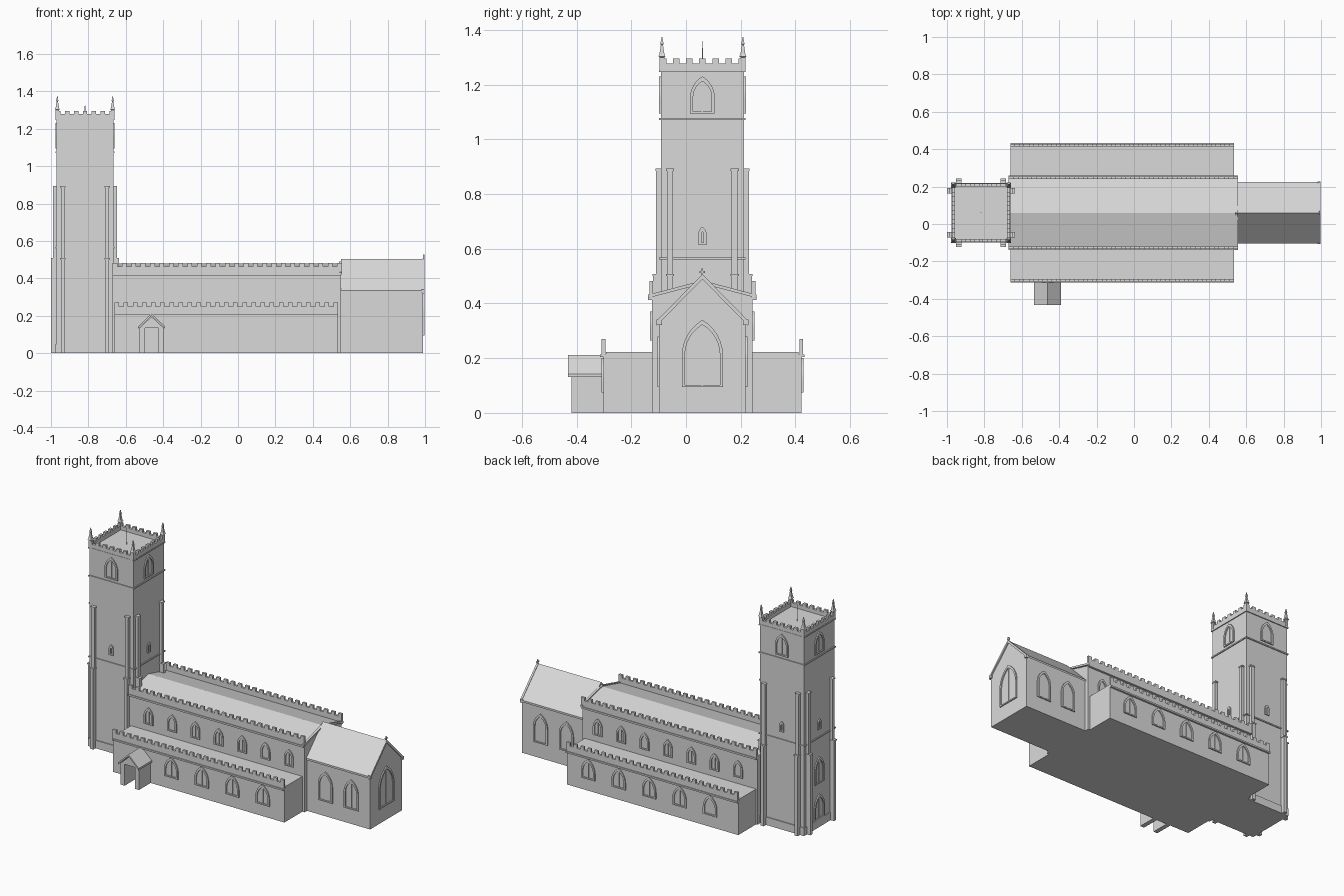
import bpy
import bmesh
from math import cos, sin, pi, sqrt

cube = bpy.data.objects.get("Cube")
if cube:
    bpy.data.objects.remove(cube, do_unlink=True)

STONE = (0.7, 0.7, 0.7, 1)
stone = bpy.data.materials.new("pale stone")
stone.use_nodes = True
stone.diffuse_color = STONE
stone.node_tree.nodes["Principled BSDF"].inputs["Base Color"].default_value = STONE

MID = 0.06            # y of the church's centre line
TX = -0.818           # x of the tower's centre


def prism(pts, axis, lo, hi):
    """Outline extruded along an axis; outlines are (y,z), (x,z) or (x,y)."""
    place = {"x": lambda p, t: (t, p[0], p[1]),
             "y": lambda p, t: (p[0], t, p[1]),
             "z": lambda p, t: (p[0], p[1], t)}[axis]
    return [[place(p, t) for p in pts] for t in (lo, hi)]


def box(x0, x1, y0, y1, z0, z1):
    return prism([(x0, y0), (x1, y0), (x1, y1), (x0, y1)], "z", z0, z1)


def spire(x, y, rings):
    """Square stack of (half width, z) rings."""
    return [[(x + a * r, y + b * r, z) for a, b in ((-1, -1), (1, -1), (1, 1), (-1, 1))]
            for r, z in rings]


def build(name, solids):
    """Turn loops of points into one object of closed solids."""
    bm = bmesh.new()
    for loops in solids:
        rows = [[bm.verts.new(p) for p in loop] for loop in loops]
        bm.faces.new(rows[0])
        bm.faces.new(rows[-1])
        n = len(rows[0])
        for a, b in zip(rows, rows[1:]):
            for i in range(n):
                j = (i + 1) % n
                bm.faces.new((a[i], a[j], b[j], b[i]))
    bmesh.ops.recalc_face_normals(bm, faces=bm.faces)
    mesh = bpy.data.meshes.new(name)
    bm.to_mesh(mesh)
    bm.free()
    mesh.materials.append(stone)
    ob = bpy.data.objects.new(name, mesh)
    bpy.context.scene.collection.objects.link(ob)
    return ob


def battlement(axis, a, b, lo, hi, z0, z1, z2, count):
    """Parapet from a to b whose top edge steps between z1 and z2."""
    step = (b - a) / (2 * count - 1)
    top = []
    for i in range(count):
        s = a + 2 * i * step
        top += [(s, z1), (s, z2), (s + step, z2), (s + step, z1)]
    return prism([(a, z0)] + top[1:-1] + [(b, z0)], axis, lo, hi)


def arch(c, z, w, h):
    """Pointed arch outline from left foot over the apex to right foot."""
    spring = z + h - sqrt(3) * w
    arc = [(w - 2 * w * cos(t * pi / 18), spring + 2 * w * sin(t * pi / 18)) for t in range(7)]
    half = [(-w, z)] + arc
    return [(c + u, v) for u, v in half] + [(c - u, v) for u, v in half[-2::-1]]


def window(axis, wall, out, c, z, w, h, mullion=True):
    """Raised arched surround, sill and mullion on a wall facing out."""
    rim, deep = 0.011, 0.007
    lo, hi = wall - 0.002 * out, wall + deep * out
    ring = arch(c, z, w, h) + arch(c, z, w - rim, h - 1.6 * rim)[::-1]
    parts = [prism(ring, axis, lo, hi)]
    bars = [(c - w, c + w, z - 0.006, z + 0.002)]
    if mullion:
        bars.append((c - 0.003, c + 0.003, z, z + h - 0.02))
    for i, (u0, u1, v0, v1) in enumerate(bars):
        parts.append(prism([(u0, v0), (u1, v0), (u1, v1), (u0, v1)], axis, lo,
                           wall + (0.003 if i else deep) * out))
    return parts


def gable(c, half, eave, ridge, base):
    return [(c - half, base), (c + half, base), (c + half, eave), (c, ridge), (c - half, eave)]


def roof_band(c, half, eave, ridge, thick):
    """Inverted V section of even thickness."""
    return [(c - half, eave), (c, ridge), (c + half, eave),
            (c + half, eave - thick), (c, ridge - thick), (c - half, eave - thick)]


# Tower
T = 0.152
tx0, tx1, ty0, ty1 = TX - T, TX + T, MID - T, MID + T
build("tower_shaft", [box(tx0, tx1, ty0, ty1, 0, 1.25)])


def square(r, z0, z1):
    return box(TX - r, TX + r, MID - r, MID + r, z0, z1)


build("tower_string_courses", [square(T + 0.006, z, z + 0.008) for z in (0.56, 1.07, 1.246)]
      + [square(T + 0.006, 0, 0.05)])

# Tower buttresses, two near each corner, stepped in at half height
stages = []
for s in (-1, 1):
    for out in (-1, 1):
        for reach, z0, z1 in ((0.029, 0, 0.5), (0.018, 0.5, 0.885)):
            for r, a, b in ((0, z0, z1), (0.004, z1, z1 + 0.008)):
                u0, u1 = sorted((s * (0.107 - r), s * (0.129 + r)))
                v0, v1 = sorted((out * (T - 0.01), out * (T + reach + r * 0.5)))
                stages.append(box(TX + u0, TX + u1, MID + v0, MID + v1, a, b))
                stages.append(box(TX + v0, TX + v1, MID + u0, MID + u1, a, b))
build("tower_buttresses", stages)

# Tower parapet, pinnacles and pole
P = T + 0.004
walls = []
for s in (-1, 1):
    lo, hi = sorted((s * P, s * (P - 0.016)))
    walls.append(battlement("y", TX - P, TX + P, MID + lo, MID + hi, 1.25, 1.278, 1.295, 7))
    walls.append(battlement("x", MID - P, MID + P, TX + lo, TX + hi, 1.25, 1.278, 1.295, 7))
build("tower_parapet", walls)
build("tower_pinnacles", [
    spire(TX + a * 0.148, MID + b * 0.148,
          ((0.009, 1.25), (0.009, 1.3), (0.013, 1.303), (0.009, 1.312),
           (0.004, 1.345), (0.006, 1.349), (0.001, 1.375)))
    for a in (-1, 1) for b in (-1, 1)])
build("tower_pole", [spire(TX, MID, ((0.002, 1.25), (0.001, 1.36)))])

# Tower openings
belfry, slits = [], []
for axis, c, other in (("y", TX, MID), ("x", MID, TX)):
    for out in (-1, 1):
        wall = other + out * T
        belfry += window(axis, wall, out, c, 1.1, 0.045, 0.13)
        slits += window(axis, wall, out, c, 0.62, 0.015, 0.06, False)
build("belfry_windows", belfry)
build("tower_slit_windows", slits)
build("west_door", window("x", tx0, -1, MID, 0.055, 0.05, 0.15)
      + window("x", tx0, -1, MID, 0.28, 0.045, 0.16))

# Nave
nx0, nx1, N = -0.67, 0.55, 0.184
build("nave_walls", [prism(gable(MID, N, 0.42, 0.47, 0), "x", nx0, nx1)])
build("nave_roof", [prism(roof_band(MID, N, 0.43, 0.478, 0.02), "x", nx0, nx1 - 0.005)])
build("nave_gable_coping", [prism(roof_band(MID, N + 0.014, 0.432, 0.484, 0.012),
                                  "x", nx1 - 0.008, nx1 + 0.006)])
courses, parapets, clerestory = [], [], []
for s in (-1, 1):
    lo, hi = sorted((MID + s * (N - 0.005), MID + s * (N + 0.014)))
    courses.append(box(nx0, nx1, lo, hi, 0.413, 0.424))
    lo, hi = sorted((MID + s * (N - 0.004), MID + s * (N + 0.01)))
    parapets.append(battlement("y", nx0, nx1 + 0.005, lo, hi, 0.42, 0.463, 0.482, 25))
    for i in range(7):
        clerestory += window("y", MID + s * N, s, -0.535 + 0.163 * i, 0.27, 0.032, 0.1)
build("nave_string_courses", courses)
build("nave_parapets", parapets)
build("clerestory_windows", clerestory)

# Aisles
ax0, ax1, A = -0.66, 0.535, 0.362
for s, side in ((-1, "south"), (1, "north")):
    def span(u, v):
        return sorted((MID + s * u, MID + s * v))
    build(side + "_aisle", [box(ax0, ax1, *span(N - 0.02, A), 0, 0.215)])
    build(side + "_aisle_roof", [box(ax0, ax1, *span(N - 0.01, A - 0.01), 0.215, 0.223)])
    build(side + "_aisle_string_course", [box(ax0, ax1, *span(A - 0.01, A + 0.012), 0.204, 0.214)])
    build(side + "_aisle_parapet",
          [battlement("y", ax0, ax1, *span(A - 0.008, A + 0.006), 0.21, 0.25, 0.27, 25)])
    lights = []
    for i in range(4 if s < 0 else 5):
        lights += window("y", MID + s * A, s, 0.385 - 0.2125 * i, 0.08, 0.048, 0.12)
    build(side + "_aisle_windows", lights)

# Chancel
cx1, C = 0.99, 0.158
build("chancel_walls", [prism(gable(MID, C, 0.33, 0.49, 0), "x", nx1 - 0.01, cx1)])
build("chancel_roof", [prism(roof_band(MID, C + 0.007, 0.335, 0.503, 0.012), "x", nx1, cx1 - 0.002)])
build("chancel_gable_coping", [prism(roof_band(MID, C + 0.009, 0.337, 0.507, 0.018),
                                     "x", cx1 - 0.004, cx1 + 0.008)])
build("chancel_kneelers", [box(cx1 - 0.008, cx1 + 0.008, MID + s * C - 0.01, MID + s * C + 0.01,
                               0.322, 0.341) for s in (-1, 1)])
build("gable_cross", [box(cx1 - 0.002, cx1 + 0.006, MID - 0.003, MID + 0.003, 0.495, 0.527),
                      box(cx1 - 0.002, cx1 + 0.006, MID - 0.01, MID + 0.01, 0.512, 0.518)])
lights = window("x", cx1, 1, MID, 0.1, 0.075, 0.24)
for s in (-1, 1):
    for x in (0.68, 0.86):
        lights += window("y", MID + s * C, s, x, 0.1, 0.05, 0.18)
build("chancel_windows", lights)

# South porch, open in front with a door behind
px, py0, py1 = -0.462, -0.418, MID - A + 0.01
build("porch_walls", [box(px + s * 0.05 - 0.014, px + s * 0.05 + 0.014, py0, py1, 0, 0.14)
                      for s in (-1, 1)])
build("porch_gable", [prism([(px - 0.064, 0.135), (px, 0.195), (px + 0.064, 0.135)],
                            "y", py0, py0 + 0.014)])
build("porch_roof", [prism(roof_band(px, 0.072, 0.143, 0.212, 0.012), "y", py0 - 0.014, py1)])
build("porch_door", window("y", MID - A, -1, px, 0.01, 0.034, 0.12))
